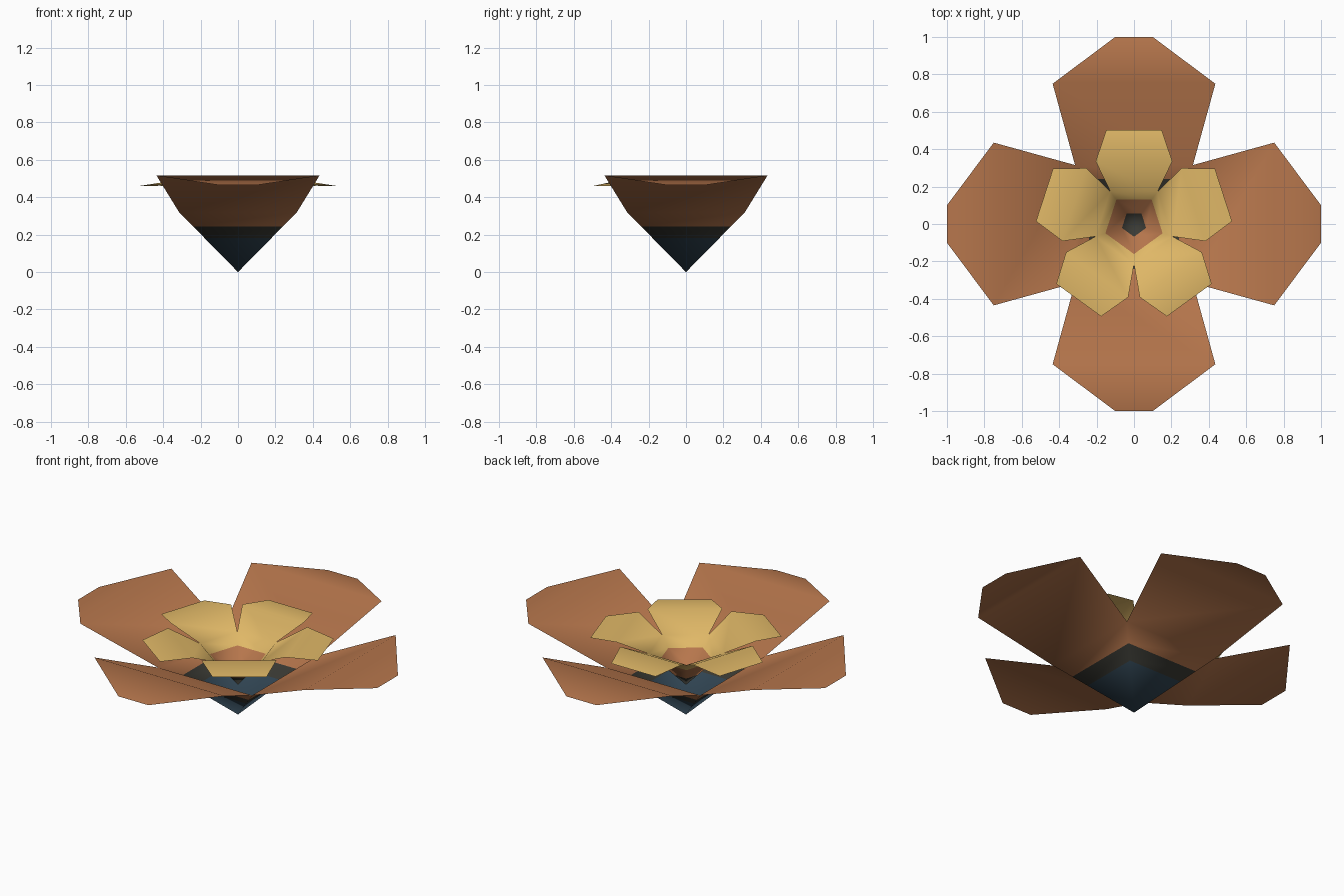
import bpy, bmesh, math

if "Cube" in bpy.data.objects:
    bpy.data.objects.remove(bpy.data.objects["Cube"])


def mat(name, r, g, b):
    lin = lambda c: ((c / 255 + 0.055) / 1.055) ** 2.4 if c > 10 else c / 255 / 12.92
    m = bpy.data.materials.new(name)
    m.diffuse_color = (lin(r), lin(g), lin(b), 1)
    m.use_nodes = True
    m.node_tree.nodes["Principled BSDF"].inputs["Base Color"].default_value = m.diffuse_color
    return m


SLATE = mat("slate_blue", 48, 68, 82)
CHARCOAL = mat("charcoal", 58, 58, 52)
ORANGE = mat("burnt_orange", 182, 118, 76)
YELLOW = mat("golden_yellow", 224, 184, 103)


def petal_ring(name, sides, start, apex_z, rows, mats):
    """Sheet flower: rows are (distance out, half width or None, height, material).
    A None half width means the petal still touches its neighbours."""
    bm = bmesh.new()
    apex = bm.verts.new((0, 0, apex_z))
    for i in range(sides):
        a = start + i * math.tau / sides
        ca, sa = math.cos(a), math.sin(a)
        prev = None
        for dist, half, z, m in rows:
            w = dist * math.tan(math.pi / sides) if half is None else half
            pair = [bm.verts.new((dist * ca - t * sa, dist * sa + t * ca, z))
                    for t in (-w, w)]
            if prev is None:
                f = bm.faces.new((apex, pair[0], pair[1]))
            else:
                f = bm.faces.new((prev[0], pair[0], pair[1], prev[1]))
            f.material_index = m
            f.smooth = True
            prev = pair
    # join neighbouring petals along their shared inner edges
    bmesh.ops.remove_doubles(bm, verts=bm.verts[:], dist=0.0005)
    me = bpy.data.meshes.new(name)
    bm.to_mesh(me)
    bm.free()
    for m in mats:
        me.materials.append(m)
    ob = bpy.data.objects.new(name, me)
    bpy.context.collection.objects.link(ob)
    return ob


# four large outer petals with a dark pointed base
petal_ring("outer_petals", 4, 0, 0.0, [
    (0.18, None, 0.183, 0),
    (0.24, None, 0.244, 1),
    (0.315, None, 0.32, 2),
    (0.75, 0.435, 0.515, 2),
    (1.0, 0.10, 0.465, 2),
], [SLATE, CHARCOAL, ORANGE])

# five small inner petals with a dark and orange centre
petal_ring("inner_petals", 5, math.pi / 2, 0.18, [
    (0.055, None, 0.249, 0),
    (0.13, None, 0.343, 1),
    (0.175, None, 0.40, 2),
    (0.335, 0.205, 0.483, 2),
    (0.503, 0.148, 0.461, 2),
], [CHARCOAL, ORANGE, YELLOW])
